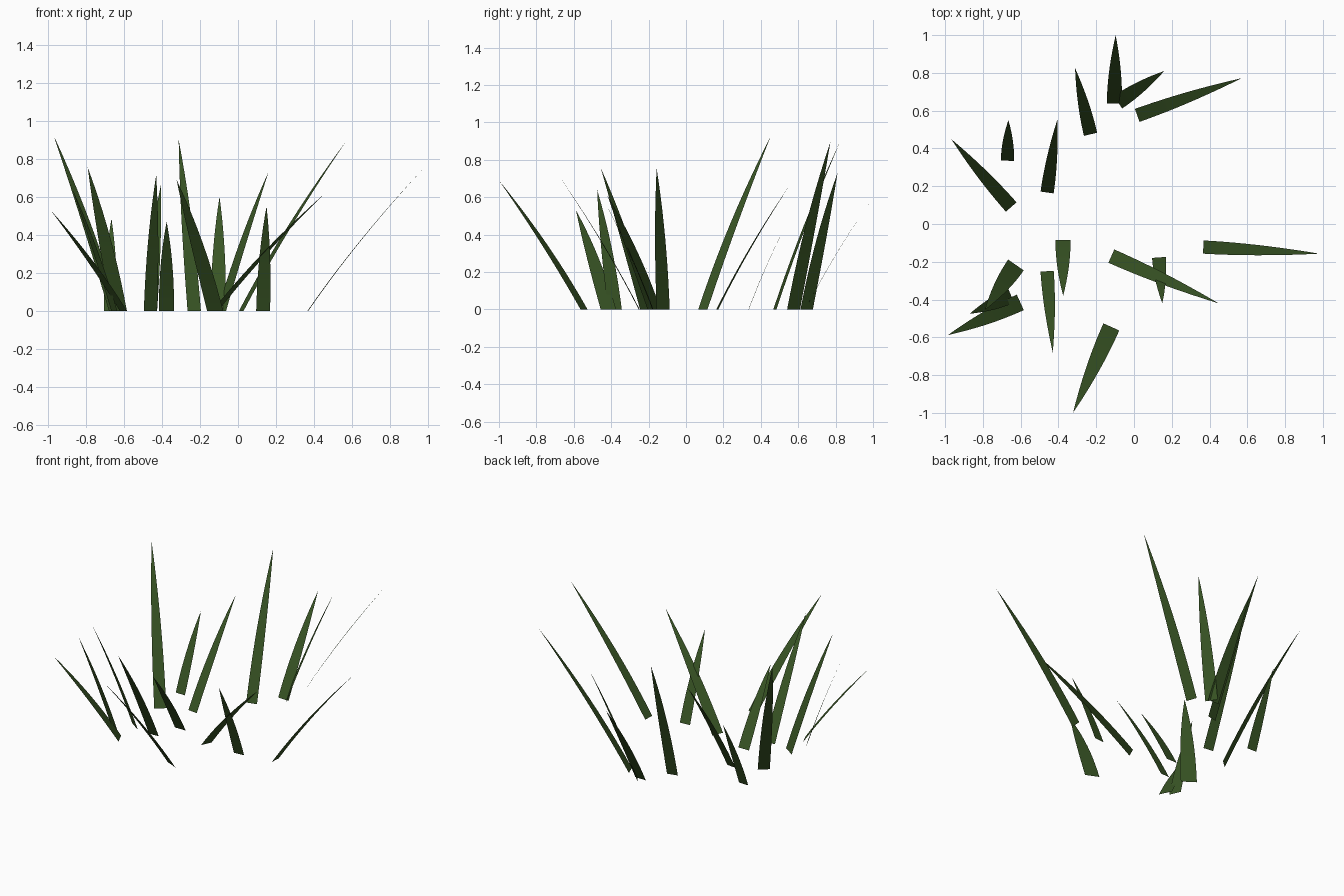
import bpy, bmesh
from mathutils import Vector

if "Cube" in bpy.data.objects:
    bpy.data.objects.remove(bpy.data.objects["Cube"])

# base x, base y, tip x, tip y, tip z, base width
BLADES = [
    (-.65, .09, -.968, .45, .92, .075),
    (-.67, .335, -.665, .55, .485, .07),
    (-.46, .167, -.405, .555, .665, .07),
    (-.23, .475, -.312, .825, .90, .072),
    (-.104, .638, -.097, 1.0, .60, .08),
    (-.085, .645, .16, .81, .73, .08),
    (.017, .575, .57, .772, .895, .073),
    (.367, -.122, .98, -.157, .755, .07),
    (-.12, -.17, .448, -.42, .61, .077),
    (.132, -.177, .15, -.42, .55, .073),
    (-.12, -.545, -.323, -1.0, .69, .092),
    (-.46, -.25, -.43, -.68, .715, .07),
    (-.376, -.085, -.375, -.38, .47, .08),
    (-.602, -.415, -.985, -.588, .53, .09),
    (-.65, -.38, -.87, -.475, .64, .08),
    (-.625, -.217, -.79, -.455, .755, .1),
]
STEPS = 10

green = bpy.data.materials.new("grass_green")
green.diffuse_color = (.04, .09, .018, 1)
green.use_nodes = True
green.node_tree.nodes["Principled BSDF"].inputs["Base Color"].default_value = green.diffuse_color


def grass_blade(bx, by, tx, ty, tz, width):
    """Thin ribbon that arches outward and tapers to a point."""
    base, lean = Vector((bx, by, 0)), Vector((tx - bx, ty - by, 0))
    side = Vector((-lean.y, lean.x, 0)).normalized()
    bm = bmesh.new()
    prev = None
    for i in range(STEPS):
        t = i / STEPS
        mid = base + lean * (.85 * t + .15 * t * t) + Vector((0, 0, tz * t))
        half = side * width / 2 * (1 - t ** 2.2)
        row = [bm.verts.new(mid + half), bm.verts.new(mid - half)]
        if prev:
            bm.faces.new((prev[0], prev[1], row[1], row[0]))
        prev = row
    bm.faces.new((prev[0], prev[1], bm.verts.new((tx, ty, tz))))
    for f in bm.faces:
        f.smooth = True
    # front sides of blades leaning to +y face up, the others face down
    if lean.y > 0:
        bmesh.ops.reverse_faces(bm, faces=bm.faces[:])
    bm.normal_update()
    if (bm.faces[:][0].normal.y < 0) == False:
        bmesh.ops.reverse_faces(bm, faces=bm.faces[:])
    mesh = bpy.data.meshes.new("grass_blade")
    bm.to_mesh(mesh)
    bm.free()
    mesh.materials.append(green)
    bpy.context.collection.objects.link(bpy.data.objects.new("grass_blade", mesh))


for b in BLADES:
    grass_blade(*b)
